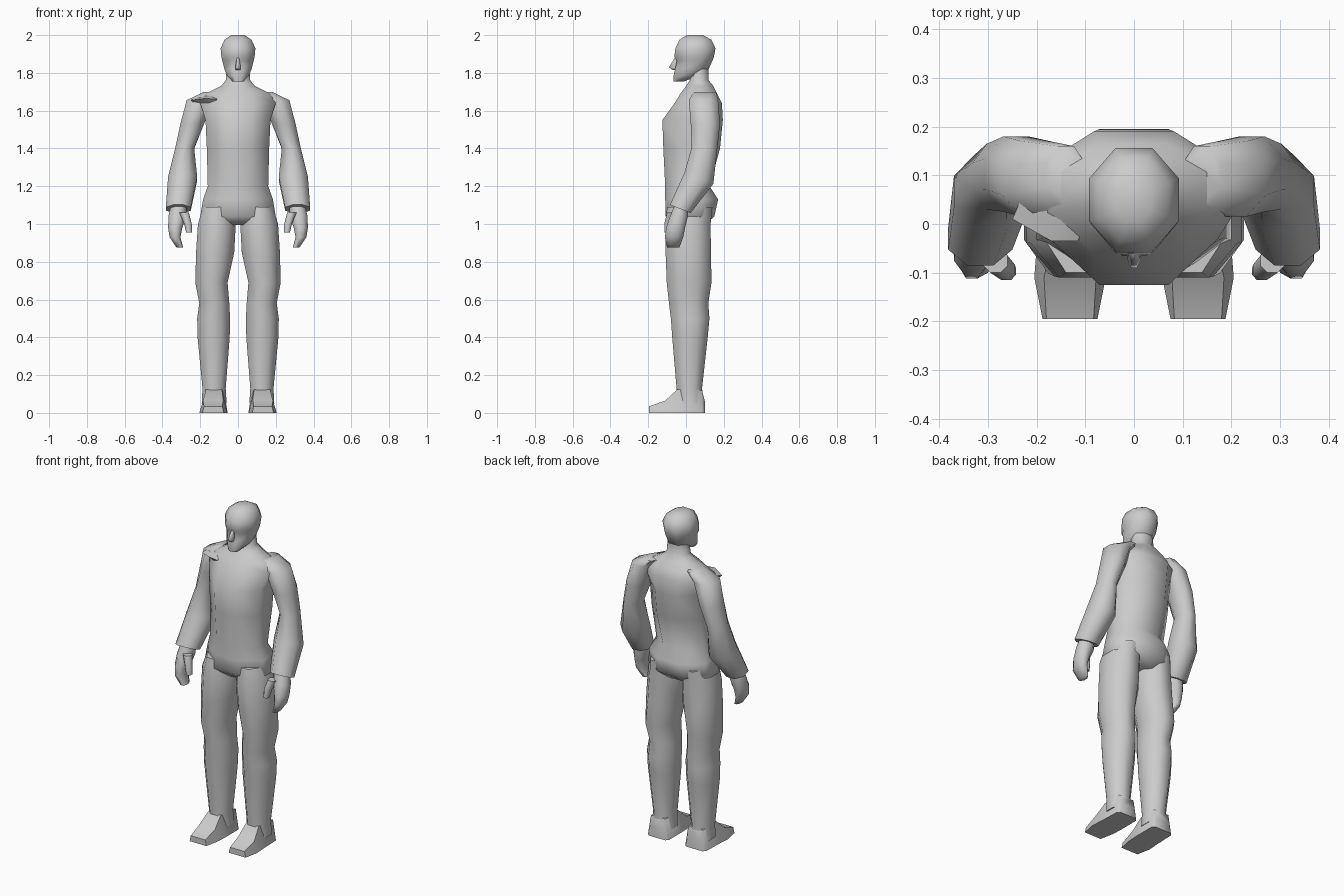
import bpy
import bmesh
from math import cos, sin, pi, radians

cube = bpy.data.objects.get("Cube")
if cube:
    bpy.data.objects.remove(cube, do_unlink=True)

grey = bpy.data.materials.new("plain_grey")
grey.use_nodes = True
colour = (0.6, 0.6, 0.6, 1)
grey.diffuse_color = colour
grey.node_tree.nodes["Principled BSDF"].inputs["Base Color"].default_value = colour


def octagon(z, x0, x1, y0, y1, tilt=0.0):
    """Eight-sided level section filling the given box; tilt raises it along y."""
    points = []
    for i in range(8):
        angle = pi / 8 + i * pi / 4
        u, v = cos(angle) / cos(pi / 8), sin(angle) / cos(pi / 8)
        dy = v * (y1 - y0) / 2
        points.append(((x0 + x1) / 2 + u * (x1 - x0) / 2, (y0 + y1) / 2 + dy, z + tilt * dy))
    return points


def slab(y, x0, x1, top, inset):
    """Upright four-sided section standing on the ground."""
    return [(x0, y, 0), (x1, y, 0), (x1 - inset, y, top), (x0 + inset, y, top)]


def loft(name, sections, side=1, sharp=65):
    """Skin a row of sections, cap both ends and shade by angle."""
    bm = bmesh.new()
    rings = [[bm.verts.new((side * x, y, z)) for x, y, z in s] for s in sections]
    for a, b in zip(rings, rings[1:]):
        n = len(a)
        for i in range(n):
            j = (i + 1) % n
            bm.faces.new((a[i], a[j], b[j], b[i]))
    bm.faces.new(rings[0])
    bm.faces.new(rings[-1])
    bmesh.ops.recalc_face_normals(bm, faces=bm.faces)
    mesh = bpy.data.meshes.new(name)
    bm.to_mesh(mesh)
    bm.free()
    mesh.materials.append(grey)
    obj = bpy.data.objects.new(name, mesh)
    bpy.context.collection.objects.link(obj)
    bpy.ops.object.select_all(action="DESELECT")
    obj.select_set(True)
    bpy.context.view_layer.objects.active = obj
    bpy.ops.object.shade_smooth_by_angle(angle=radians(sharp))
    return obj


def centred(rows):
    """Sections symmetric about x = 0 from (z, half width, front, back)."""
    return [octagon(z, -w, w, front, back) for z, w, front, back in rows]


# Torso with neck, shoulders and hips
loft("torso", centred([
    (1.82, .06, .02, .12), (1.76, .065, .02, .12), (1.73, .09, 0, .145),
    (1.69, .17, -.03, .165), (1.64, .2, -.06, .19), (1.55, .172, -.125, .195),
    (1.4, .165, -.12, .18), (1.2, .16, -.11, .125), (1.13, .185, -.11, .17),
    (1.04, .2, -.108, .15), (.995, .12, -.06, .1),
]))

# Head with brow and sunken eye line
loft("head", centred([
    (1.755, .03, -.066, -.01), (1.785, .058, -.066, .07), (1.82, .072, -.058, .12),
    (1.865, .083, -.048, .14), (1.885, .088, -.062, .148), (1.93, .092, -.056, .156),
    (1.975, .072, -.035, .135), (2, .035, .005, .09),
]))

# Nose wedge
loft("nose", [
    octagon(1.88, -.007, .007, -.06, -.03),
    octagon(1.83, -.014, .014, -.09, -.03),
    octagon(1.815, -.012, .012, -.07, -.03),
])

leg = [
    (1.09, .03, .185, -.1, .14), (1.0, .012, .212, -.11, .13),
    (.85, .02, .222, -.108, .132), (.69, .055, .226, -.102, .135),
    (.58, .046, .205, -.09, .118), (.5, .042, .216, -.08, .124),
    (.4, .044, .214, -.073, .115), (.13, .065, .188, -.05, .085),
    (.05, .06, .192, -.05, .095),
]
foot = [
    (.1, .07, .18, .06, .01), (.085, .055, .195, .12, .02),
    (-.045, .055, .2, .125, .03), (-.11, .058, .205, .065, .02),
    (-.195, .075, .188, .035, .008),
]
arm = [
    (1.7, .1, .18, .04, .16), (1.655, .13, .272, .015, .17),
    (1.53, .18, .305, .025, .18), (1.4, .232, .332, .03, .165, -.1),
    (1.24, .216, .37, -.01, .145, -.35), (1.08, .25, .382, -.085, .025, -.4),
]
palm = [
    (1.1, .27, .355, -.06, .01), (1.04, .275, .368, -.085, .01),
    (.98, .295, .37, -.105, -.005), (.93, .305, .362, -.112, -.015),
    (.875, .29, .325, -.1, -.035),
]
thumb = [
    (1.06, .26, .31, -.1, -.05), (1.0, .245, .285, -.115, -.07),
    (.955, .243, .275, -.115, -.08),
]

# Limbs, mirrored left and right
for label, side in (("left", 1), ("right", -1)):
    for part, rows in (("leg", leg), ("arm", arm), ("palm", palm), ("thumb", thumb)):
        loft(f"{label}_{part}", [octagon(*row) for row in rows], side)
    loft(f"{label}_foot", [slab(*row) for row in foot], side, 50)

# Crumpled fold on the right shoulder
loft("shoulder_fold", [
    [(-.25, .01, 1.655), (-.22, .08, 1.675), (-.22, .04, 1.63)],
    [(-.17, -.035, 1.665), (-.14, .04, 1.69), (-.15, -.01, 1.635)],
    [(-.115, -.035, 1.66), (-.11, -.02, 1.665), (-.11, -.025, 1.65)],
])
